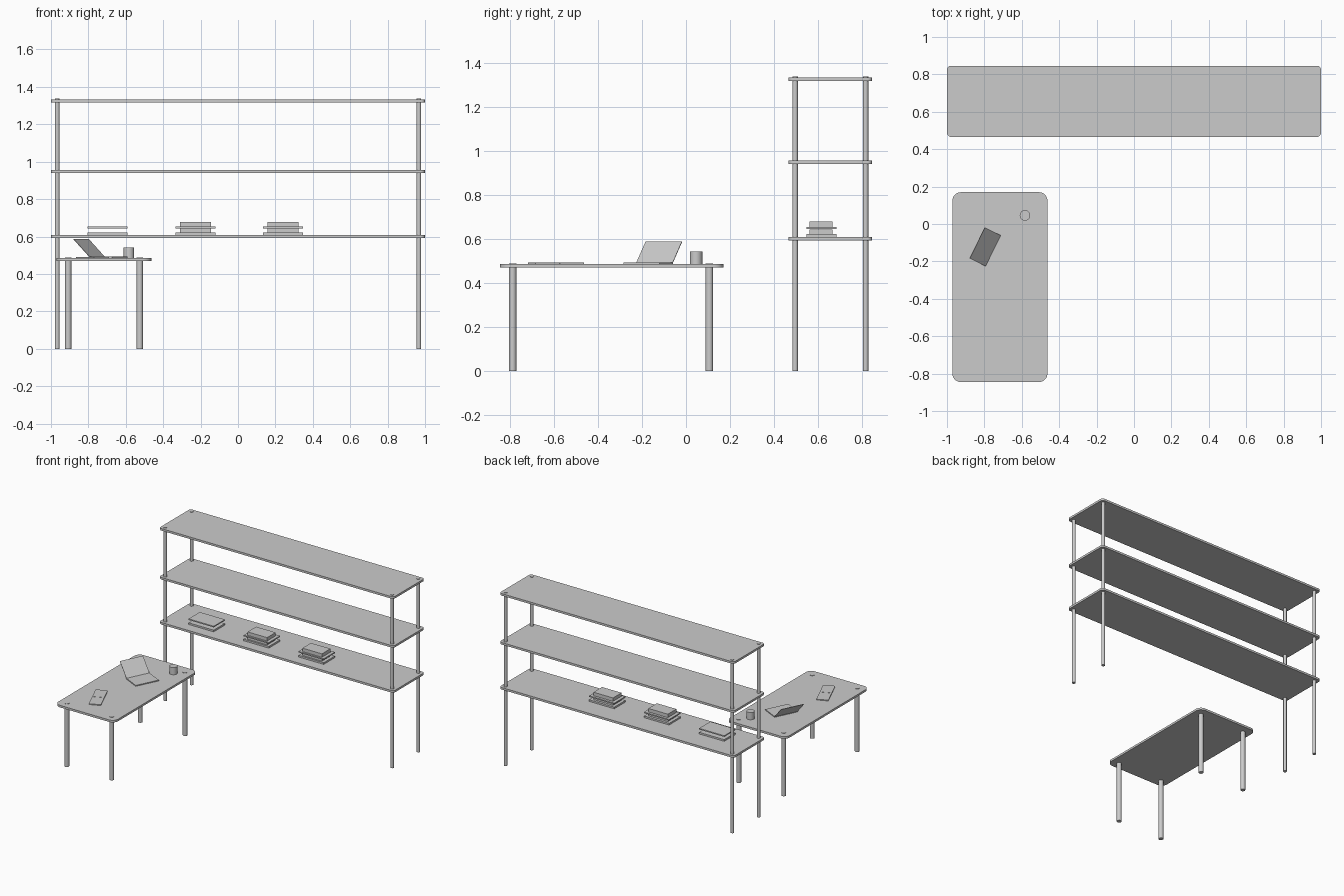
import bpy, bmesh
from math import radians, pi, cos, sin, atan2
from mathutils import Matrix, Vector

if "Cube" in bpy.data.objects:
    bpy.data.objects.remove(bpy.data.objects["Cube"])


def finish(name, bm):
    bmesh.ops.recalc_face_normals(bm, faces=bm.faces)
    me = bpy.data.meshes.new(name)
    bm.to_mesh(me)
    bm.free()
    ob = bpy.data.objects.new(name, me)
    bpy.context.collection.objects.link(ob)
    return ob


def smooth(ob):
    bpy.ops.object.select_all(action='DESELECT')
    ob.select_set(True)
    bpy.context.view_layer.objects.active = ob
    bpy.ops.object.shade_smooth_by_angle(angle=radians(40))


def board(name, x0, x1, y0, y1, z0, z1, r):
    # slab with rounded corners seen from above
    bm = bmesh.new()
    pts = []
    corners = [(x1 - r, y1 - r), (x0 + r, y1 - r), (x0 + r, y0 + r), (x1 - r, y0 + r)]
    for i, (cx, cy) in enumerate(corners):
        for k in range(9):
            a = (i + k / 8) * pi / 2
            pts.append(bm.verts.new((cx + r * cos(a), cy + r * sin(a), z0)))
    face = bm.faces.new(pts)
    top = bmesh.ops.extrude_face_region(bm, geom=[face], use_keep_orig=True)
    moved = [v for v in top['geom'] if isinstance(v, bmesh.types.BMVert)]
    bmesh.ops.translate(bm, verts=moved, vec=(0, 0, z1 - z0))
    smooth(finish(name, bm))


def rod(name, x, y, z0, z1, r):
    bm = bmesh.new()
    bmesh.ops.create_cone(bm, cap_ends=True, segments=32, radius1=r, radius2=r, depth=z1 - z0,
                          matrix=Matrix.Translation((x, y, (z0 + z1) / 2)))
    smooth(finish(name, bm))


def box(name, center, size, rot=None):
    bm = bmesh.new()
    bmesh.ops.create_cube(bm, size=1, matrix=Matrix.Diagonal((*size, 1)))
    ob = finish(name, bm)
    ob.matrix_world = Matrix.Translation(center) @ (rot or Matrix())
    return ob


# shelf unit
for name, z in (("lower_shelf", 0.601), ("middle_shelf", 0.948), ("top_shelf", 1.325)):
    board(name, -1, 1, 0.466, 0.846, z - 0.008, z + 0.008, 0.022)
for sx in (-1, 1):
    for y in (0.496, 0.816):
        rod("shelf_post", sx * 0.967, y, 0, 1.337, 0.0125)

# desk
board("desk_top", -0.971, -0.463, -0.845, 0.17, 0.469, 0.485, 0.045)
for x in (-0.908, -0.525):
    for y in (-0.788, 0.106):
        rod("desk_leg", x, y, 0, 0.488, 0.017)
rod("cup", -0.583, 0.046, 0.485, 0.541, 0.028)

# book stacks; the left one holds only its two thin boards
for i, x in enumerate((-0.698, -0.228, 0.240)):
    box("stack_base", (x, 0.616, 0.6155), (0.214, 0.136, 0.013))
    box("stack_board", (x, 0.616, 0.648), (0.214, 0.136, 0.009))
    if i:
        box("stack_book_low", (x, 0.613, 0.632), (0.166, 0.104, 0.022))
        box("stack_book_high", (x, 0.613, 0.6655), (0.166, 0.104, 0.027))

# laptop: local x points from the hinge to the user
turn = Matrix.Rotation(atan2(-0.44, 0.90), 4, 'Z')
hinge = Vector((-0.753, -0.143, 0.489))
box("laptop_base", hinge + turn @ Vector((0.067, 0, 0)), (0.135, 0.184, 0.007), turn)
lean = turn @ Matrix.Rotation(radians(45), 4, 'Y')
box("laptop_screen", hinge + lean @ Vector((-0.068, 0, 0.001)), (0.135, 0.184, 0.003), lean)

# open notebook, two leaves
spin = Matrix.Rotation(atan2(-0.915, 0.40), 4, 'Z')
for s in (-1, 1):
    box("notebook_leaf", Vector((-0.778, -0.591, 0.488)) + spin @ Vector((s * 0.061, 0, 0)),
        (0.119, 0.086, 0.007), spin)
